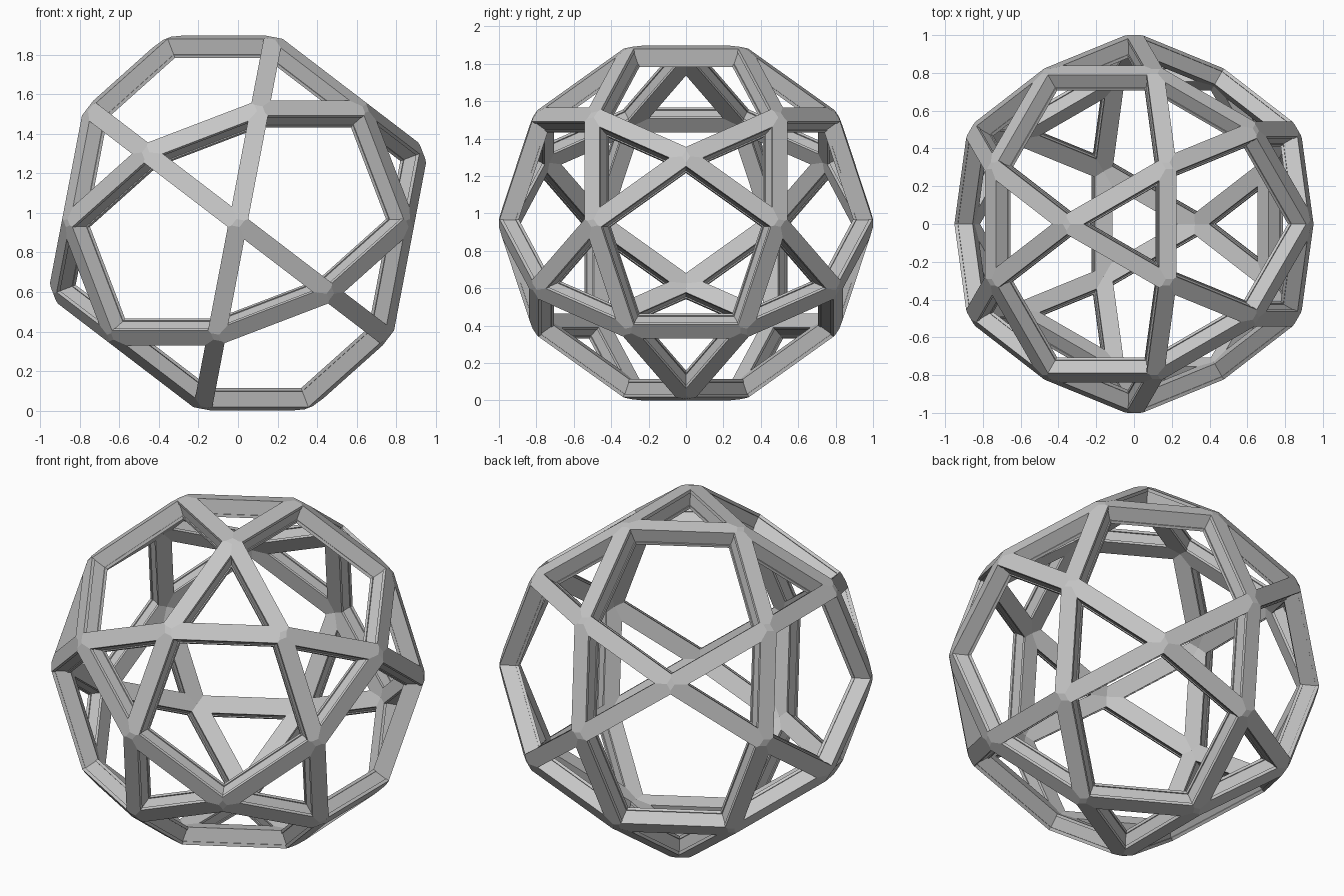
import bpy, bmesh, math
from itertools import product
from mathutils import Vector, Matrix

cube = bpy.data.objects.get("Cube")
if cube:
    bpy.data.objects.remove(cube, do_unlink=True)

PHI = (1 + math.sqrt(5)) / 2
CUT = 0.006                 # how far each corner tip is cut flat
RADIUS = 1 + CUT
HALF_WIDTH = 0.047
GROOVE = 0.006
# Side profile of a strut: depth below the outer face, half width
PROFILE = [(0, HALF_WIDTH), (0.018, HALF_WIDTH), (0.018, HALF_WIDTH - GROOVE),
           (0.082, HALF_WIDTH - GROOVE), (0.082, HALF_WIDTH), (0.098, HALF_WIDTH)]
MID = RADIUS * math.cos(math.pi / 10)

grey = bpy.data.materials.new("plain_grey")
grey.use_nodes = True
colour = (0.56, 0.56, 0.56, 1)
grey.diffuse_color = colour
grey.node_tree.nodes["Principled BSDF"].inputs["Base Color"].default_value = colour

# Guide solid: triangles and pentagons, resting on a triangle
turn = Matrix.Rotation(-math.pi / 2 - math.atan(PHI ** -2), 3, 'Y')
points = set()
for sx, sy, sz in product((-1, 1), repeat=3):
    for base in ((sx, 0.0, 0.0), (sx / (2 * PHI), sy / 2, sz * PHI / 2)):
        for k in range(3):
            points.add(base[k:] + base[:k])
guide = bmesh.new()
for p in sorted(points):
    guide.verts.new(turn @ Vector(p))
bmesh.ops.convex_hull(guide, input=guide.verts[:])
bmesh.ops.dissolve_limit(guide, angle_limit=0.02, verts=guide.verts[:], edges=guide.edges[:])
guide.normal_update()


def face_direction(face):
    return face.calc_center_median().normalized()


def corner(vert, normal, radial, side, depth, half):
    """Mitred corner of a strut edge, on the mirror plane of the opening."""
    v = vert.co.normalized()
    b = half / normal.dot(side)
    a = (MID - depth - b * normal.dot(radial)) / v.dot(radial)
    return v * a + normal * b


def tip(vert, outer):
    """Point where the flat corner cut meets the mitre line."""
    v = vert.co.normalized()
    apex = v * RADIUS
    return apex.lerp(outer, CUT / (apex - outer).dot(v))


frame = bmesh.new()


def add_face(coords):
    frame.faces.new([frame.verts.new(c) for c in coords])


# Struts: outer face, grooved side walls, inner face
tips = {}
for edge in guide.edges:
    v1, v2 = edge.verts
    radial = (v1.co + v2.co).normalized()
    across = radial.cross(v2.co - v1.co).normalized()
    rows = []
    for face in edge.link_faces:
        normal = face_direction(face)
        side = across if normal.dot(across) > 0 else -across
        row = [[corner(v, normal, radial, side, d, h) for d, h in PROFILE] for v in (v1, v2)]
        for i in range(len(PROFILE) - 1):
            add_face([row[0][i], row[0][i + 1], row[1][i + 1], row[1][i]])
        for v, line in zip((v1, v2), row):
            tips.setdefault(v, {})[face] = tip(v, line[0])
        rows.append((face, row))
    (fa, a), (fb, b) = rows
    add_face([tips[v1][fa], a[0][0], a[1][0], tips[v2][fa],
              tips[v2][fb], b[1][0], b[0][0], tips[v1][fb]])
    inner = (MID - PROFILE[-1][0]) / math.cos(math.pi / 10)
    add_face([v1.co.normalized() * inner, a[0][-1], a[1][-1],
              v2.co.normalized() * inner, b[1][-1], b[0][-1]])

# Flat corner caps
for vert, ring in tips.items():
    u = vert.co.orthogonal().normalized()
    w = vert.co.normalized().cross(u)
    add_face(sorted(ring.values(), key=lambda p: math.atan2(p.dot(w), p.dot(u))))

bmesh.ops.remove_doubles(frame, verts=frame.verts[:], dist=0.0002)
bmesh.ops.recalc_face_normals(frame, faces=frame.faces[:])
lift = -min(v.co.z for v in frame.verts)
bmesh.ops.translate(frame, verts=frame.verts[:], vec=(0, 0, lift))

mesh = bpy.data.meshes.new("strut_frame")
frame.to_mesh(mesh)
frame.free()
guide.free()
mesh.materials.append(grey)
bpy.context.scene.collection.objects.link(bpy.data.objects.new("strut_frame", mesh))
